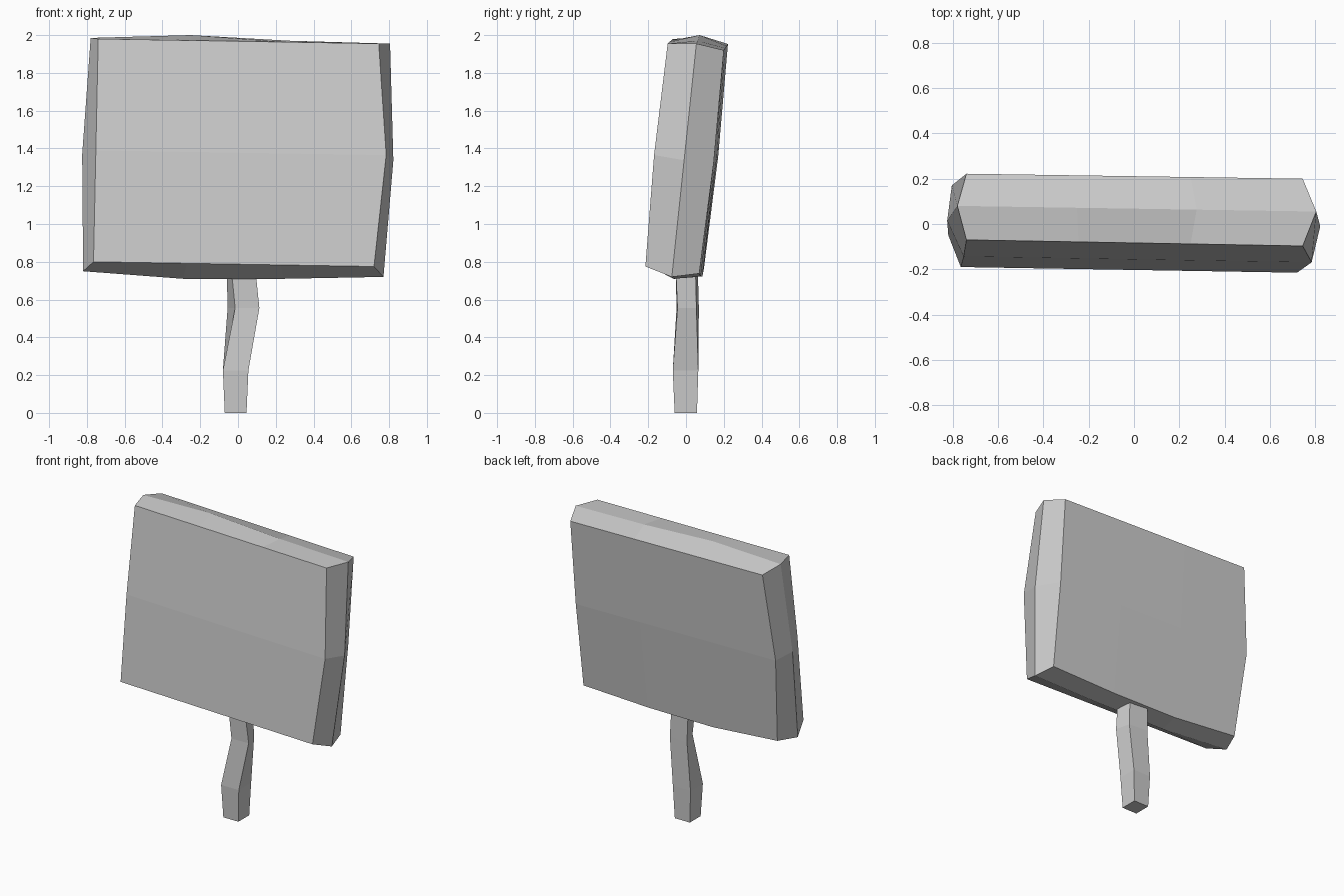
import bpy
import bmesh
from mathutils import Vector

if "Cube" in bpy.data.objects:
    bpy.data.objects.remove(bpy.data.objects["Cube"])


def finish(name, bm):
    bmesh.ops.recalc_face_normals(bm, faces=bm.faces)
    mesh = bpy.data.meshes.new(name)
    bm.to_mesh(mesh)
    bm.free()
    obj = bpy.data.objects.new(name, mesh)
    bpy.context.collection.objects.link(obj)
    return obj


# Board layers: corners (bottom left, bottom right, top left, top right)
# and small hewn offsets keyed by (column, row)
front = ([(-.765, -.19, .80), (.72, -.215, .775), (-.74, -.07, 1.98), (.745, -.097, 1.955)],
         {(3, 1): (.052, 0, 0)}, -.013)
middle = ([(-.82, -.05, .75), (.77, -.075, .72), (-.78, .08, 1.985), (.805, .055, 1.955)],
          {(0, 1): (-.025, 0, 0), (3, 1): (.035, 0, 0), (1, 2): (0, 0, .025),
           (2, 2): (0, 0, .005), (1, 0): (0, 0, -.03), (2, 0): (0, 0, -.02)}, 0)
back = ([(-.765, .095, .765), (.735, .07, .738), (-.74, .222, 1.953), (.745, .20, 1.92)],
        {(0, 1): (-.052, 0, 0), (1, 0): (0, 0, -.033), (2, 0): (0, 0, -.025)}, .012)


def layer_grid(bm, corners, offsets, bow, hollow):
    bl, br, tl, tr = map(Vector, corners)
    grid = {}
    for i in range(4):
        for j in range(3):
            if hollow and i in (1, 2) and j == 1:
                continue
            p = bl.lerp(br, i / 3).lerp(tl.lerp(tr, i / 3), j / 2)
            p += Vector(offsets.get((i, j), (0, 0, 0)))
            if j == 1:
                p.y += bow
            grid[i, j] = bm.verts.new(p)
    return grid


# Board
bm = bmesh.new()
layers = [layer_grid(bm, *data, hollow=(data is middle)) for data in (front, middle, back)]
for g in (layers[0], layers[2]):
    for i in range(3):
        for j in range(2):
            bm.faces.new((g[i, j], g[i + 1, j], g[i + 1, j + 1], g[i, j + 1]))
rim = [(0, 0), (1, 0), (2, 0), (3, 0), (3, 1), (3, 2), (2, 2), (1, 2), (0, 2), (0, 1)]
for a, b in zip(layers, layers[1:]):
    for k, l in zip(rim, rim[1:] + rim[:1]):
        bm.faces.new((a[k], a[l], b[l], b[k]))
finish("sign_board", bm)

# Post: four-sided rings of (z, xy corners), slightly bent and twisted
rings = [
    (0, [(-.07, -.06), (.045, -.06), (.045, .058), (-.07, .058)]),
    (.225, [(-.08, -.07), (.055, -.07), (.055, .065), (-.08, .065)]),
    (.555, [(-.015, -.05), (.113, -.045), (.085, .055), (-.055, .068)]),
    (.78, [(-.037, -.055), (.09, -.055), (.075, .05), (-.06, .062)]),
]
bm = bmesh.new()
loops = [[bm.verts.new((x, y, z)) for x, y in pts] for z, pts in rings]
for a, b in zip(loops, loops[1:]):
    for k in range(4):
        n = (k + 1) % 4
        bm.faces.new((a[k], a[n], b[n], b[k]))
bm.faces.new(loops[0])
bm.faces.new(loops[-1])
finish("sign_post", bm)
